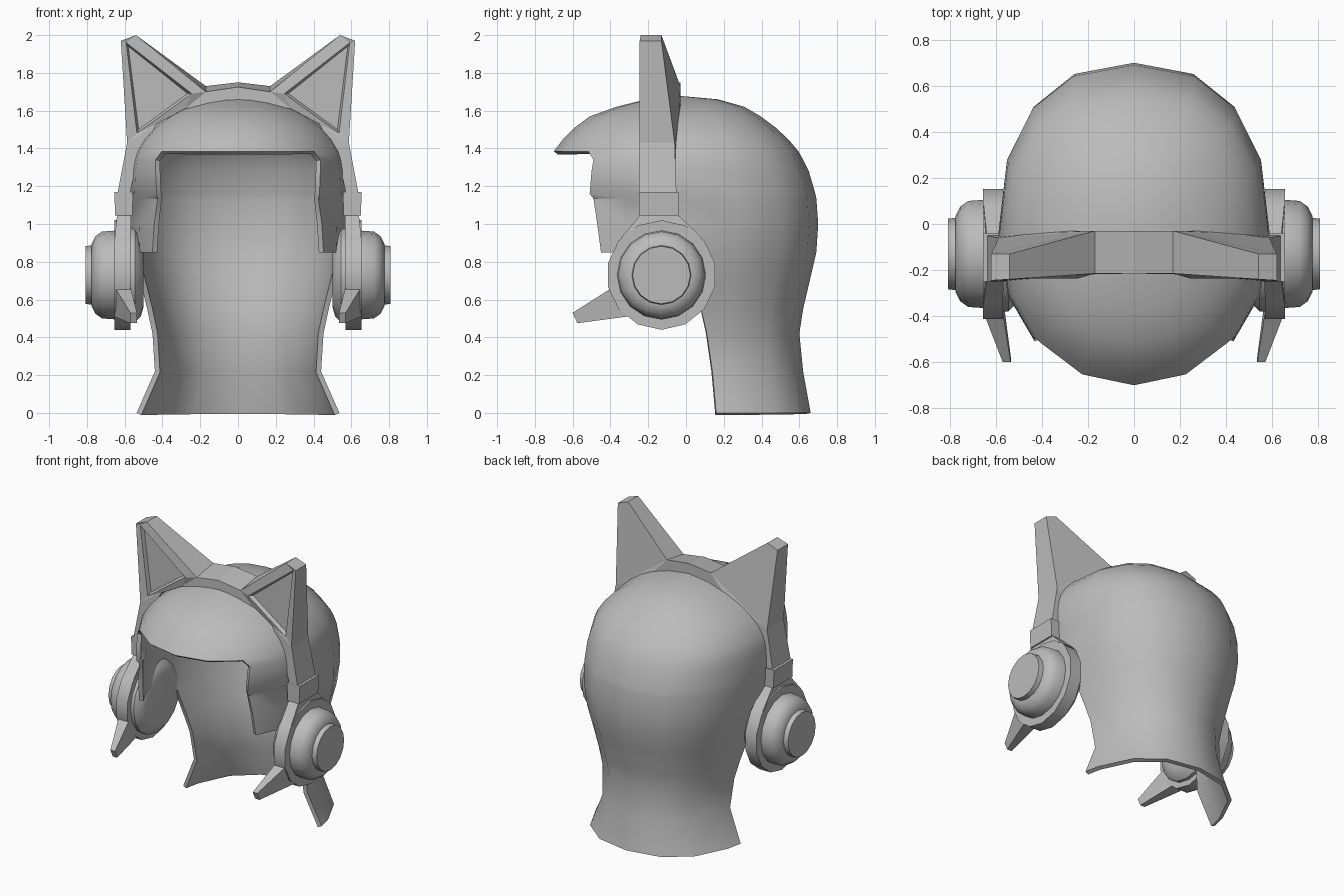
import bpy, bmesh
from math import sin, cos, acos, pi, radians

if "Cube" in bpy.data.objects:
    bpy.data.objects.remove(bpy.data.objects["Cube"], do_unlink=True)

GREY = (0.5, 0.5, 0.5, 1)
mat = bpy.data.materials.new("plain grey")
mat.use_nodes = True
mat.diffuse_color = GREY
mat.node_tree.nodes["Principled BSDF"].inputs["Base Color"].default_value = GREY


def finish(name, bm, angle=30, thickness=0, fix_normals=True):
    """Turn a +x half into a mirrored, shaded object."""
    if fix_normals:
        bmesh.ops.recalc_face_normals(bm, faces=bm.faces[:])
    me = bpy.data.meshes.new(name)
    bm.to_mesh(me)
    bm.free()
    me.materials.append(mat)
    ob = bpy.data.objects.new(name, me)
    bpy.context.collection.objects.link(ob)
    mirror = ob.modifiers.new("mirror", "MIRROR")
    mirror.merge_threshold = 0.0005
    if thickness:
        solid = ob.modifiers.new("thickness", "SOLIDIFY")
        solid.thickness = thickness
        solid.offset = -1
    bpy.ops.object.select_all(action="DESELECT")
    ob.select_set(True)
    bpy.context.view_layer.objects.active = ob
    bpy.ops.object.convert(target="MESH")
    if angle:
        bpy.ops.object.shade_smooth_by_angle(angle=radians(angle))
    return ob


# Hair shell: rows of (height, half width, back y, virtual front y, y of the
# open front edge or None where the row closes, inset of the front part)
CENTRE = -0.05
ROWS = [
    (0.00, 0.55, 0.66, -0.70, 0.16, 0), (0.22, 0.45, 0.62, -0.70, 0.14, 0),
    (0.42, 0.46, 0.60, -0.70, 0.11, 0), (0.55, 0.485, 0.62, -0.70, 0.08, 0),
    (0.72, 0.525, 0.66, -0.70, 0.04, 0),
    (0.85, 0.56, 0.69, -0.70, -0.45, 0), (1.0, 0.585, 0.70, -0.70, -0.47, 0.02),
    (1.135, 0.59, 0.69, -0.70, -0.49, 0.03), (1.16, 0.59, 0.685, -0.70, -0.51, 0),
    (1.28, 0.585, 0.65, -0.70, -0.50, 0), (1.34, 0.575, 0.62, -0.70, -0.49, 0),
    (1.385, 0.56, 0.595, -0.70, None, 0), (1.45, 0.52, 0.54, -0.65, None, 0),
    (1.51, 0.465, 0.475, -0.59, None, 0), (1.57, 0.38, 0.395, -0.51, None, 0),
    (1.62, 0.28, 0.31, -0.37, None, 0), (1.66, 0.15, 0.17, -0.21, None, 0),
]
STEP = pi / 8
BACK_POWER, FRONT_POWER = 0.85, 0.95
bm = bmesh.new()
grid, ends = [], []
for z, width, back, front, edge, inset in ROWS:
    end = pi
    if edge is not None and edge > CENTRE:
        end = acos(((edge - CENTRE) / (back - CENTRE)) ** (1 / BACK_POWER))
    elif edge is not None:
        end = acos(-((CENTRE - edge) / (CENTRE - front)) ** (1 / FRONT_POWER))
    row, last = [], None
    for j in range(9):
        a = min(j * STEP, end)
        if a != last:
            depth, power = back - CENTRE, BACK_POWER
            if cos(a) < 0:
                depth, power = front - CENTRE, FRONT_POWER
            k = inset if a > pi / 2 + 0.1 else 0
            x = 0 if a in (0, pi) else (width - k) * sin(a) ** power
            v = bm.verts.new((x, CENTRE + depth * abs(cos(a)) ** power, z))
            last = a
        row.append(v)
    grid.append(row)
    ends.append(end)
for i in range(len(ROWS) - 1):
    for j in range(8):
        # leave the face opening clear where the edge jumps
        if j * STEP >= ends[i] and ends[i + 1] - ends[i] > 0.4:
            continue
        ring = [grid[i][j], grid[i + 1][j], grid[i + 1][j + 1], grid[i][j + 1]]
        ring = list(dict.fromkeys(ring))
        if len(ring) > 2:
            bm.faces.new(ring)
crown = bm.verts.new((0, CENTRE, 1.68))
for j in range(8):
    bm.faces.new((grid[-1][j], crown, grid[-1][j + 1]))
finish("hair_shell", bm, 40, 0.028, fix_normals=False)

# Headband with ears: name -> (x, front z, front y, back y, back z)
POINTS = {
    "o0": (0, 1.725, -0.215, -0.03, 1.75), "o1": (0.17, 1.70, -0.215, -0.03, 1.73),
    "t1": (0.54, 2.0, -0.24, -0.13, 2.0), "t2": (0.62, 1.97, -0.245, -0.13, 1.97),
    "o2": (0.587, 1.43, -0.245, -0.06, 1.43), "o3": (0.64, 1.15, -0.25, -0.05, 1.15),
    "i4": (0.575, 1.15, -0.25, -0.05, 1.15), "i3": (0.53, 1.35, -0.245, -0.05, 1.35),
    "i2": (0.43, 1.53, -0.235, -0.04, 1.53), "i1": (0.28, 1.61, -0.22, -0.03, 1.61),
    "i0": (0, 1.66, -0.215, -0.03, 1.66),
}
bm = bmesh.new()
f = {n: bm.verts.new((x, yf, zf)) for n, (x, zf, yf, yb, zb) in POINTS.items()}
b = {n: bm.verts.new((x, yb, zb)) for n, (x, zf, yf, yb, zb) in POINTS.items()}
for n, x, z in (("a", 0.592, 1.96), ("b", 0.245, 1.69), ("c", 0.535, 1.48)):
    f[n] = bm.verts.new((x, -0.237, z))
for names in ("o0 o1 i1 i0", "o2 o3 i4 i3", "o2 i3 i2"):
    for side in (f, b):
        bm.faces.new([side[n] for n in names.split()])
for names in ("o1 t1 a b", "t1 t2 a", "t2 o2 c a", "o2 i2 c", "i2 i1 b c", "i1 o1 b"):
    bm.faces.new([f[n] for n in names.split()])
for names in ("o1 t1 t2 o2", "o1 o2 i2 i1"):
    bm.faces.new([b[n] for n in names.split()])
loop = list(POINTS)
for p, q in zip(loop, loop[1:]):
    bm.faces.new((f[p], f[q], b[q], b[p]))
panel = bm.faces.new((f["a"], f["b"], f["c"]))
bmesh.ops.recalc_face_normals(bm, faces=bm.faces[:])
bmesh.ops.inset_region(bm, faces=[panel], thickness=0.022, depth=-0.025)
finish("eared_headband", bm, 0, fix_normals=False)


def hexahedron(name, near, far):
    """Solid between two four-cornered ends."""
    bm = bmesh.new()
    n, m = [[bm.verts.new(p) for p in end] for end in (near, far)]
    bm.faces.new(n)
    bm.faces.new(m)
    for k in range(4):
        q = (k + 1) % 4
        bm.faces.new((n[k], n[q], m[q], m[k]))
    return finish(name, bm, 0)


def level(x0, x1, y0, y1, z):
    return [(x0, y0, z), (x1, y0, z), (x1, y1, z), (x0, y1, z)]


hexahedron("headband_cuff", level(0.56, 0.65, -0.25, -0.04, 1.045),
           level(0.555, 0.655, -0.25, -0.04, 1.17))
hexahedron("cup_stem", level(0.57, 0.653, -0.345, 0.085, 0.925),
           level(0.565, 0.64, -0.24, -0.045, 1.05))
hexahedron("cup_prong",
           [(0.57, -0.38, 0.67), (0.655, -0.38, 0.67), (0.655, -0.31, 0.51), (0.57, -0.31, 0.51)],
           [(0.535, -0.60, 0.53), (0.57, -0.60, 0.53), (0.57, -0.575, 0.475), (0.535, -0.575, 0.475)])


def lathe(name, profile, sides):
    """Spin (x, radius) points about the ear axis; both ends are capped."""
    bm = bmesh.new()
    rings = []
    for x, r in profile:
        turn = [2 * pi * k / sides for k in range(sides)]
        rings.append([bm.verts.new((x, -0.13 + r * sin(t), 0.73 + r * cos(t))) for t in turn])
    for lo, hi in zip(rings, rings[1:]):
        for k in range(sides):
            q = (k + 1) % sides
            bm.faces.new((lo[k], lo[q], hi[q], hi[k]))
    bm.faces.new(rings[0])
    bm.faces.new(rings[-1])
    return finish(name, bm, 38)


# Headphone cups
lathe("cup_cushion", [(0.50, 0.17), (0.515, 0.22), (0.545, 0.25), (0.59, 0.25)], 16)
lathe("cup_ring", [(0.568, 0.29), (0.655, 0.29)], 14)
lathe("cup_dome", [(0.65, 0.235), (0.72, 0.23), (0.755, 0.205), (0.775, 0.165)], 16)
lathe("cup_cap", [(0.765, 0.158), (0.808, 0.153)], 16)
